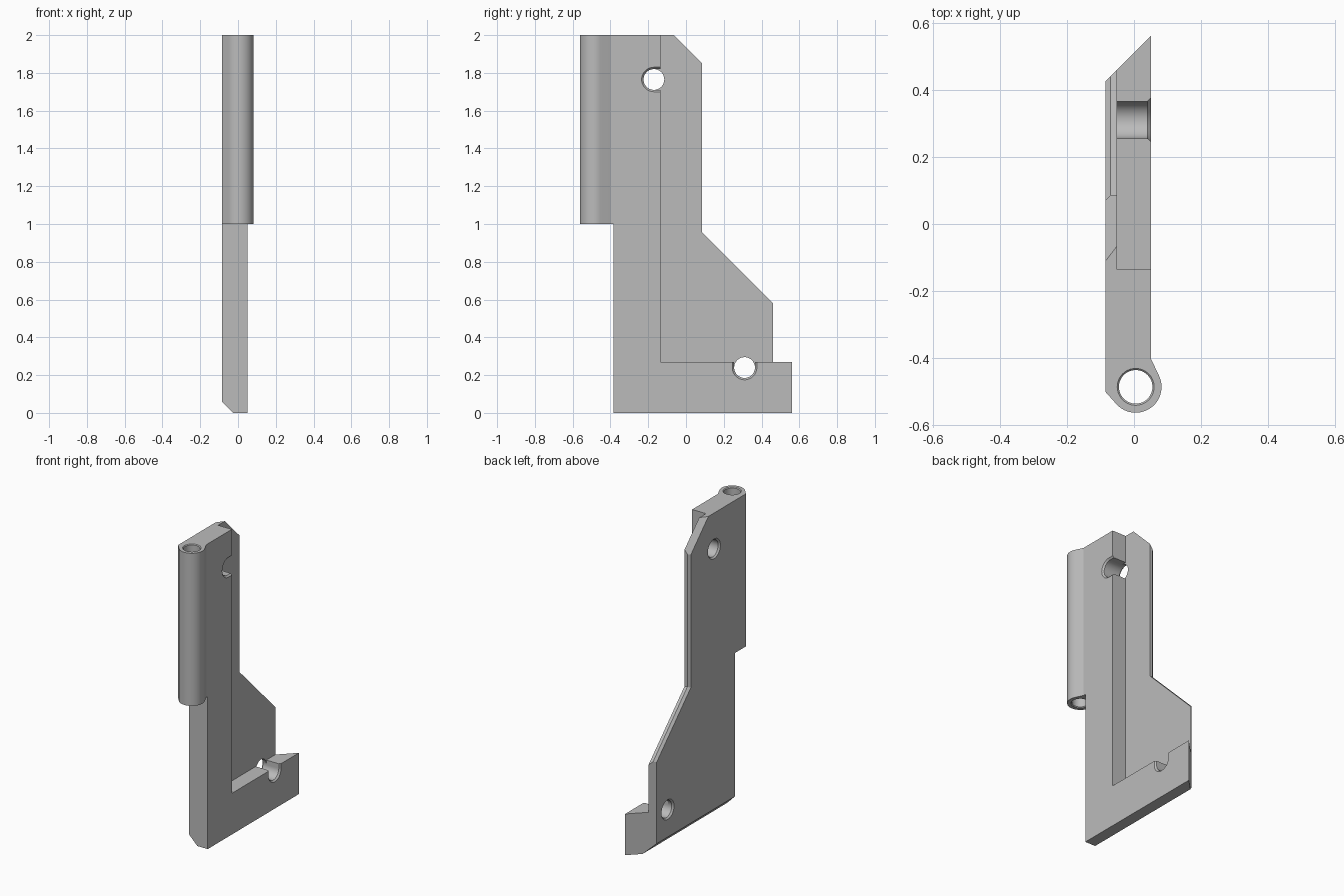
import bpy, bmesh
from math import sin, cos, radians, pi

cube = bpy.data.objects.get("Cube")
if cube:
    bpy.data.objects.remove(cube, do_unlink=True)

grey = bpy.data.materials.new("plain_grey")
grey.use_nodes = True
colour = (0.5, 0.5, 0.5, 1)
grey.diffuse_color = colour
grey.node_tree.nodes["Principled BSDF"].inputs["Base Color"].default_value = colour


def loft(name, rings):
    """Solid skinned through rings of equal point count."""
    bm = bmesh.new()
    loops = [[bm.verts.new(p) for p in ring] for ring in rings]
    n = len(loops[0])
    for a, b in zip(loops, loops[1:]):
        for i in range(n):
            j = (i + 1) % n
            bm.faces.new((a[i], a[j], b[j], b[i]))
    bm.faces.new(loops[0])
    bm.faces.new(loops[-1])
    bmesh.ops.recalc_face_normals(bm, faces=bm.faces)
    mesh = bpy.data.meshes.new(name)
    bm.to_mesh(mesh)
    bm.free()
    mesh.materials.append(grey)
    ob = bpy.data.objects.new(name, mesh)
    bpy.context.collection.objects.link(ob)
    return ob


def combine(target, tool, operation):
    """Apply a boolean and discard the tool."""
    tool.hide_render = True
    mod = target.modifiers.new("shape", "BOOLEAN")
    mod.operation = operation
    mod.solver = "EXACT"
    mod.object = tool
    bpy.context.view_layer.objects.active = target
    bpy.ops.object.modifier_apply(modifier=mod.name)
    bpy.data.objects.remove(tool, do_unlink=True)


def turned(name, stations, place, n=48):
    """Round cutter: stations of (distance, radius) along an axis."""
    return loft(name, [[place(d, r * cos(2 * pi * i / n), r * sin(2 * pi * i / n))
                        for i in range(n)] for d, r in stations])


def box(name, x0, x1, y0, y1, z0, z1):
    return loft(name, [[(x, y0, z0), (x, y1, z0), (x, y1, z1), (x, y0, z1)]
                       for x in (x0, x1)])


# Main body: outline swept through the thickness, with its chamfers
def outline(x):
    bottom = max(0, -0.025 - x)
    end = 0.51 + x
    inset = max(0, -0.07 - x)
    back = 0.086 - inset
    low = 1.04 - 1.414 * inset
    high = 1.935 - 1.3 * (-0.05 - x)
    return [(x, y, z) for y, z in (
        (-0.385, bottom), (end, bottom), (end, low - end), (back, low - back),
        (back, high - back), (high - 2, 2), (-0.385, 2))]


body = loft("bracket_body", [outline(x) for x in (-0.085, -0.07, -0.025, 0.05)])

# Upright barrel along the front edge
cx, cy, radius = 0.005, -0.485, 0.077
arc = [radians(25 - 163 * i / 32) for i in range(33)]
section = [(0.05, -0.36), (0.05, -0.40)]
section += [(cx + radius * cos(a), cy + radius * sin(a)) for a in arc]
section += [(-0.085, -0.50), (-0.085, -0.36)]
barrel = loft("barrel", [[(x, y, z) for x, y in section] for z in (1, 2)])
combine(body, barrel, "UNION")

# Barrel bore with eased rims
bore = turned("bore_cutter", [(0.99, 0.065), (1.005, 0.05), (1.995, 0.05), (2.01, 0.065)],
              lambda d, u, v: (cx + u, cy + v, d))
combine(body, bore, "DIFFERENCE")

# Recess that leaves the raised L-shaped rim
combine(body, box("recess_cutter", -0.05, 0.2, -0.135, 0.8, 0.27, 2.2), "DIFFERENCE")

# Screw holes, countersunk on both sides
holes = [(-0.17, 1.765), (0.31, 0.24)]
for hy, hz in holes:
    hole = turned("hole_cutter",
                  [(-0.095, 0.075), (-0.075, 0.055), (0.04, 0.055), (0.06, 0.075)],
                  lambda d, u, v: (d, hy + u, hz + v))
    combine(body, hole, "DIFFERENCE")

# Slots opening each hole into the recess
stations = [(-0.05, 0.055), (0.04, 0.055), (0.06, 0.075)]
hy, hz = holes[0]
combine(body, loft("upper_slot_cutter", [
    [(x, hy, hz - w), (x, hy + 0.1, hz - w), (x, hy + 0.1, hz + w), (x, hy, hz + w)]
    for x, w in stations]), "DIFFERENCE")
hy, hz = holes[1]
combine(body, loft("lower_slot_cutter", [
    [(x, hy - w, hz), (x, hy + w, hz), (x, hy + w, hz + 0.1), (x, hy - w, hz + 0.1)]
    for x, w in stations]), "DIFFERENCE")

# Smooth round walls, crisp edges
bpy.ops.object.select_all(action="DESELECT")
body.select_set(True)
bpy.context.view_layer.objects.active = body
bpy.ops.object.shade_smooth_by_angle(angle=radians(20))
